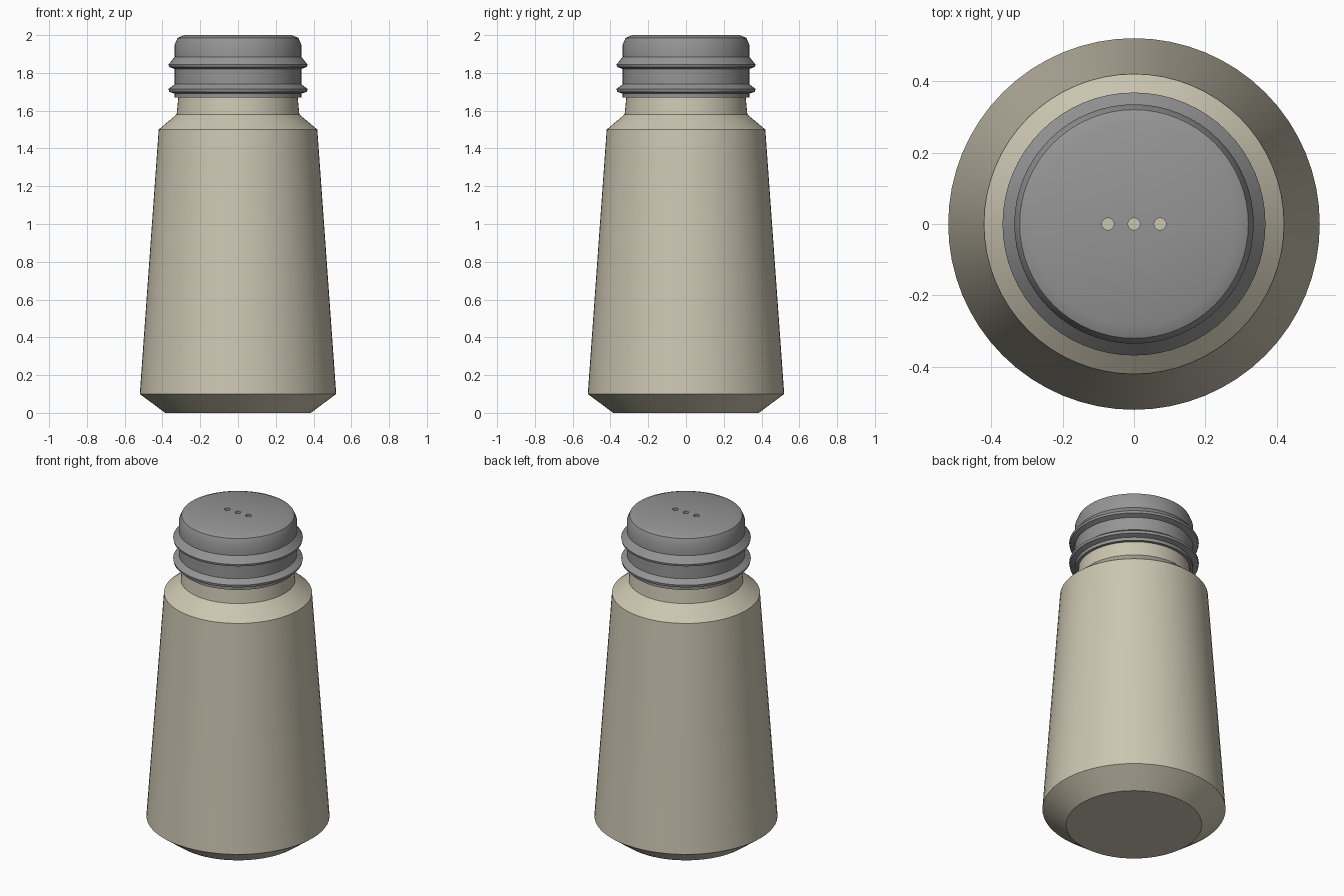
import bpy, bmesh, math

if "Cube" in bpy.data.objects:
    bpy.data.objects.remove(bpy.data.objects["Cube"])

SIDES = 64


def material(name, rgb):
    m = bpy.data.materials.new(name)
    m.diffuse_color = (*rgb, 1)
    m.use_nodes = True
    m.node_tree.nodes["Principled BSDF"].inputs["Base Color"].default_value = m.diffuse_color
    return m


cream = material("cream", (0.60, 0.56, 0.44))
grey = material("grey", (0.30, 0.30, 0.30))


def lathe(name, profile, mat):
    """Spin an (r, z) profile around z; r = 0 points become poles."""
    bm = bmesh.new()
    verts = [bm.verts.new((r, 0, z)) for r, z in profile]
    edges = [bm.edges.new(p) for p in zip(verts, verts[1:])]
    bmesh.ops.spin(bm, geom=verts + edges, cent=(0, 0, 0), axis=(0, 0, 1),
                   angle=2 * math.pi, steps=SIDES, use_merge=True)
    bmesh.ops.remove_doubles(bm, verts=bm.verts, dist=1e-5)
    bmesh.ops.recalc_face_normals(bm, faces=bm.faces)
    mesh = bpy.data.meshes.new(name)
    bm.to_mesh(mesh)
    bm.free()
    mesh.materials.append(mat)
    ob = bpy.data.objects.new(name, mesh)
    bpy.context.collection.objects.link(ob)
    return ob


def activate(ob):
    bpy.ops.object.select_all(action='DESELECT')
    ob.select_set(True)
    bpy.context.view_layer.objects.active = ob


# Tapered body with chamfered base, sloping shoulder and closed neck inside the cap
body = lathe("body", [(0, 0), (0.385, 0), (0.52, 0.10), (0.42, 1.50), (0.325, 1.58),
                      (0.315, 1.68), (0.29, 1.90), (0, 1.90)], cream)

# Hollow screw cap with two ridges and a rounded top edge
cap = lathe("cap", [(0, 2.0), (0.285, 2.0), (0.32, 1.985), (0.335, 1.95), (0.335, 1.885),
                    (0.368, 1.845), (0.365, 1.832), (0.335, 1.82), (0.335, 1.74),
                    (0.368, 1.715), (0.365, 1.70), (0.335, 1.69), (0.335, 1.67),
                    (0.318, 1.67), (0.30, 1.94), (0, 1.94)], grey)

# Three pouring holes through the cap top
for x in (-0.073, 0, 0.073):
    bpy.ops.mesh.primitive_cylinder_add(vertices=16, radius=0.017, depth=0.09,
                                        location=(x, 0, 1.97))
    cutter = bpy.context.object
    cutter.name = "hole_cutter"
    cutter.data.materials.append(grey)
    activate(cap)
    mod = cap.modifiers.new("hole", 'BOOLEAN')
    mod.object = cutter
    mod.solver = 'EXACT'
    bpy.ops.object.modifier_apply(modifier=mod.name)
    bpy.data.objects.remove(cutter)

for ob in (body, cap):
    activate(ob)
    bpy.ops.object.shade_smooth_by_angle(angle=math.radians(25))
